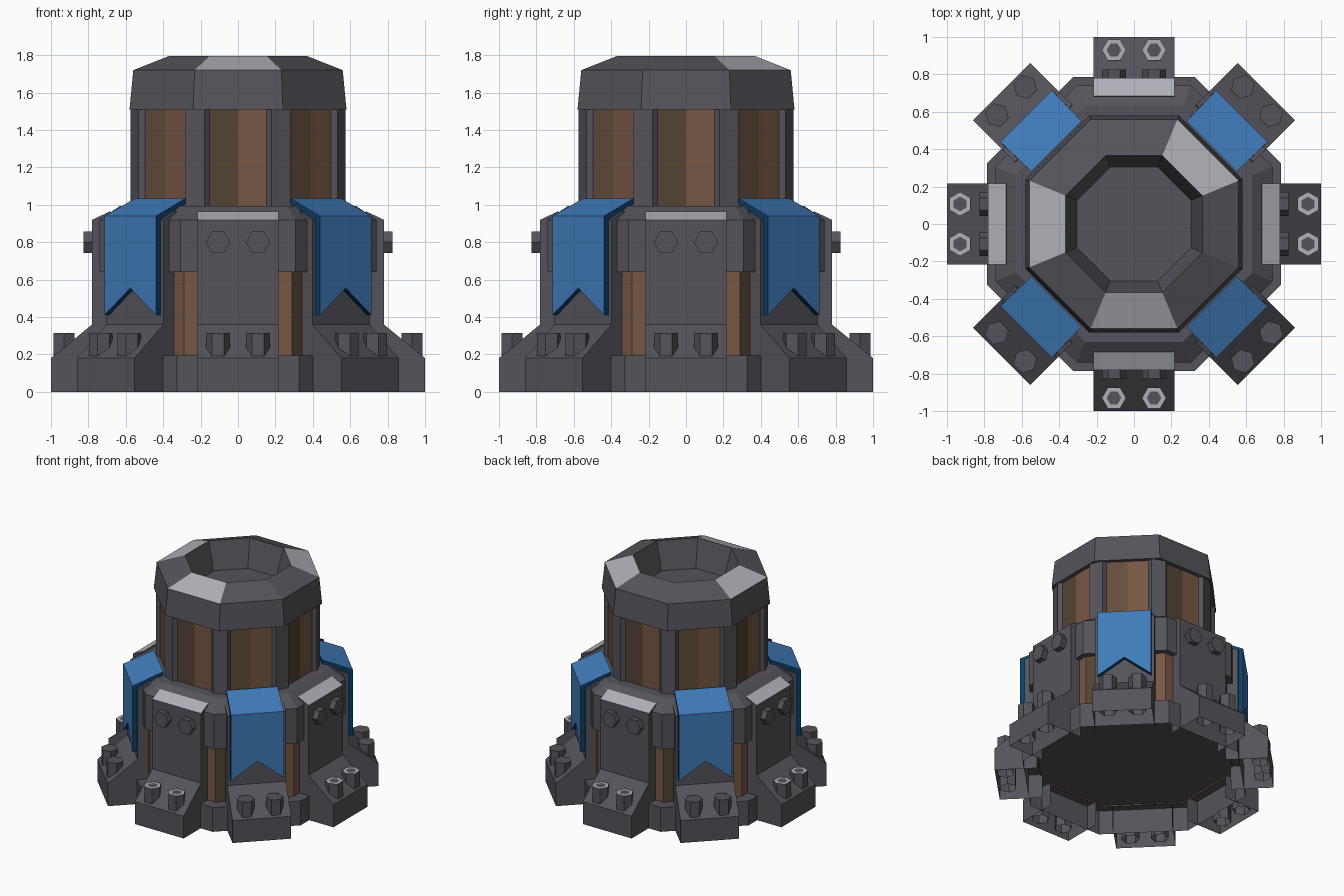
import bpy, bmesh
from math import pi, cos, sin, radians
from mathutils import Matrix

if "Cube" in bpy.data.objects:
    bpy.data.objects.remove(bpy.data.objects["Cube"])


def material(name, rgb):
    m = bpy.data.materials.new(name)
    m.diffuse_color = (*rgb, 1)
    m.use_nodes = True
    m.node_tree.nodes["Principled BSDF"].inputs["Base Color"].default_value = m.diffuse_color
    return m


IRON = material("dark_iron", (0.088, 0.088, 0.104))
STEEL = material("worn_light_steel", (0.43, 0.44, 0.48))
WOOD = material("warm_wood", (0.18, 0.095, 0.058))
WOOD_DARK = material("dark_wood", (0.088, 0.057, 0.033))
WOOD_MID = material("medium_wood", (0.13, 0.074, 0.045))
BLUE = material("banner_blue", (0.05, 0.20, 0.49))
BLUE_DARK = material("banner_edge_blue", (0.003, 0.05, 0.14))


def finish(bm, name, mats, angle=0.0):
    bm.transform(Matrix.Rotation(radians(angle), 4, 'Z'))
    me = bpy.data.meshes.new(name)
    bm.to_mesh(me)
    bm.free()
    for m in mats:
        me.materials.append(m)
    ob = bpy.data.objects.new(name, me)
    bpy.context.collection.objects.link(ob)
    return ob


def octagon_lathe(name, profile, mats=(IRON,), rule=None, sides=8, bottom=False, top=True):
    """Stack of octagon rings from (apothem, z) pairs; 16 sides split each flat in two.
    rule(side, level) gives the material index."""
    bm = bmesh.new()
    step = 2 * pi / sides
    start = pi / 8 if sides == 8 else 0
    rings = []
    for a, z in profile:
        ring = []
        for i in range(sides):
            t = start + i * step
            r = a / cos((t + pi / 8) % (pi / 4) - pi / 8)
            ring.append(bm.verts.new((r * cos(t), r * sin(t), z)))
        rings.append(ring)
    for level in range(len(rings) - 1):
        lo, hi = rings[level], rings[level + 1]
        for i in range(sides):
            j = (i + 1) % sides
            f = bm.faces.new((lo[i], lo[j], hi[j], hi[i]))
            f.material_index = rule(i, level) if rule else 0
    if bottom:
        bm.faces.new(rings[0][::-1])
    if top:
        bm.faces.new(rings[-1])
    return finish(bm, name, mats)


def extrude(name, profile, half, angle, mats=(IRON,), rule=None, skip=()):
    """Radial (r, z) profile extruded sideways by half(r), turned to an angle;
    skip leaves sides open."""
    bm = bmesh.new()
    a = [bm.verts.new((r, -half(r), z)) for r, z in profile]
    b = [bm.verts.new((r, half(r), z)) for r, z in profile]
    bm.faces.new(a)
    bm.faces.new(b[::-1])
    n = len(profile)
    for i in range(n):
        j = (i + 1) % n
        if i not in skip:
            f = bm.faces.new((a[j], a[i], b[i], b[j]))
            f.material_index = rule(i) if rule else 0
    return finish(bm, name, mats, angle)


def bolt(name, center, depth, angle, outward=False, ring=False):
    """Hexagonal bolt open at its hidden end, optional light ring on top."""
    bm = bmesh.new()
    bmesh.ops.create_cone(bm, cap_ends=True, segments=6, radius1=0.065, radius2=0.065, depth=depth)
    if max(v.co.x for v in bm.verts) > 0.06:  # corners point sideways
        bm.transform(Matrix.Rotation(pi / 2, 4, 'Z'))
    bm.normal_update()
    bmesh.ops.delete(bm, geom=[f for f in bm.faces if f.normal.z < -0.5], context='FACES_ONLY')
    if ring:
        top = max(bm.faces, key=lambda f: f.calc_center_median().z)
        for f in bmesh.ops.inset_region(bm, faces=[top], thickness=0.026)["faces"]:
            f.material_index = 1
    if outward:
        bm.transform(Matrix.Rotation(pi / 2, 4, 'Y'))
    bm.transform(Matrix.Translation(center))
    return finish(bm, name, (IRON, STEEL), angle)


def banner(angle):
    """Cloth folded over the ledge, with a swallowtail end."""
    bm = bmesh.new()
    w, wi = 0.195, 0.19
    rows = []
    for off, drop in ((0, 0), (-0.035, 0.03)):
        pts = [(0.587, -wi, 1.035), (0.587, 0, 1.035), (0.587, wi, 1.035),
               (0.815, -w, 0.94), (0.815, 0, 0.94), (0.815, w, 0.94),
               (0.815, -w, 0.41), (0.815, 0, 0.555), (0.815, w, 0.41)]
        rows.append([bm.verts.new((x + (off if x > 0.7 else 0), y, z - (drop if z > 0.6 else 0)))
                     for x, y, z in pts])
    for v in rows:
        for q in ((0, 1, 4, 3), (1, 2, 5, 4), (3, 4, 7, 6), (4, 5, 8, 7)):
            bm.faces.new([v[k] for k in q])
    rim = (0, 1, 2, 5, 8, 7, 6, 3)
    for i, p in enumerate(rim):
        q = rim[(i + 1) % 8]
        f = bm.faces.new((rows[0][p], rows[0][q], rows[1][q], rows[1][p]))
        f.material_index = 1
    bmesh.ops.recalc_face_normals(bm, faces=bm.faces)
    finish(bm, "banner", (BLUE, BLUE_DARK), angle)


# Lower tower: open plinth skirt, plank wall, raised floor plate, iron band
octagon_lathe("base_plinth", [(0.785, 0), (0.785, 0.195), (0.69, 0.195)], top=False)
octagon_lathe("lower_plank_wall", [(0.70, 0.18), (0.70, 0.66)], (WOOD, WOOD_DARK),
              lambda i, l: int(i % 4 == 1), sides=16, top=False)
octagon_lathe("floor_plate", [(0.698, 0.19), (0.698, 0.2)], bottom=True)
octagon_lathe("iron_band", [(0.69, 0.64), (0.74, 0.64), (0.74, 0.92), (0.63, 0.995)])

# Upper tower: plank wall with tapered corner posts
octagon_lathe("upper_plank_wall", [(0.55, 0.98), (0.55, 1.53)], (WOOD, WOOD_DARK, WOOD_MID),
              lambda i, l: (0, 2, 0, 1)[i % 4], sides=16, top=False)
for k in range(8):
    extrude("corner_post", [(0.53, 0.98), (0.60, 0.98), (0.60, 1.53), (0.53, 1.53)],
            lambda r: 0.055 if r > 0.56 else 0.085, 22.5 + 45 * k)

# Hollow cap, three sloping faces in light steel (north-east, west, south)
octagon_lathe("hollow_cap", [(0.54, 1.51), (0.58, 1.51), (0.56, 1.72), (0.365, 1.797), (0.305, 1.58)],
              (IRON, STEEL), lambda i, l: int(l == 2 and i in (0, 3, 5)))

# Eight open-bottomed buttresses with bolts; plain and banner sides alternate
BUTTRESS = [(0.69, 0), (1.0, 0), (1.0, 0.18), (0.78, 0.36), (0.78, 0.92), (0.685, 0.965), (0.67, 0.94)]
for k in range(8):
    angle = 45 * k
    cardinal = k % 2 == 0
    extrude("buttress", BUTTRESS, lambda r: 0.217, angle, (IRON, STEEL),
            lambda i: int(cardinal and i == 4), skip=(0, 6))
    for y in (-0.107, 0.107):
        bolt("foot_bolt", (0.93, y, 0.1725), 0.285, angle, ring=cardinal)
        if cardinal:
            bolt("wall_bolt", (0.80, y, 0.80), 0.05, angle, outward=True)
    if not cardinal:
        banner(angle)
